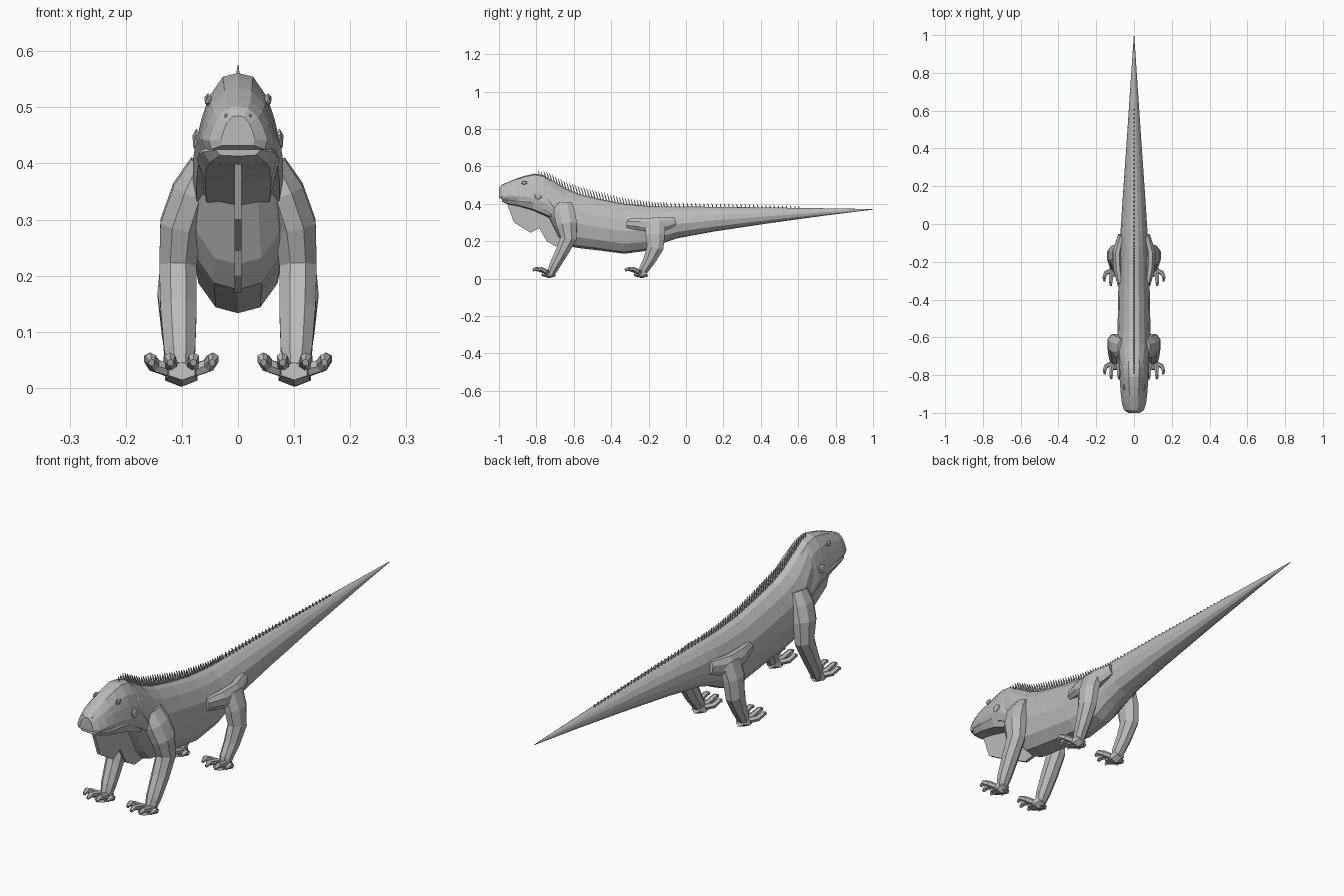
import bpy, bmesh, math
from mathutils import Vector

skin = bpy.data.materials.new("grey skin")
skin.diffuse_color = (0.5, 0.5, 0.5, 1)


def finish(name, bm):
    bmesh.ops.recalc_face_normals(bm, faces=bm.faces)
    me = bpy.data.meshes.new(name)
    bm.to_mesh(me)
    bm.free()
    me.materials.append(skin)
    ob = bpy.data.objects.new(name, me)
    bpy.context.collection.objects.link(ob)
    return ob


def skin_rings(bm, rings):
    """Bridge consecutive point rings and cap both ends."""
    vs = [[bm.verts.new(p) for p in r] for r in rings]
    n = len(vs[0])
    for a, b in zip(vs, vs[1:]):
        for i in range(n):
            bm.faces.new((a[i], a[(i + 1) % n], b[(i + 1) % n], b[i]))
    bm.faces.new(vs[0])
    bm.faces.new(vs[-1][::-1])


def loft(name, stations, half):
    """Loft (y, top, bottom, half width) stations with a mirrored half section."""
    section = half + [(-w, t) for w, t in half[::-1] if w > 0]
    bm = bmesh.new()
    skin_rings(bm, [[(w * hw, y, zb + t * (zt - zb)) for w, t in section]
                    for y, zt, zb, hw in stations])
    return finish(name, bm)


def limb(bm, path, n=8):
    """Tube through (x, y, z, side radius, fore-aft radius) points."""
    pts = [Vector(p[:3]) for p in path]
    rings = []
    for i, p in enumerate(path):
        d = (pts[min(i + 1, len(pts) - 1)] - pts[max(i - 1, 0)]).normalized()
        u = (Vector((1, 0, 0)) - d * d.x).normalized()
        v = d.cross(u)
        rings.append([pts[i] + u * p[3] * math.cos(2 * math.pi * (k + .5) / n)
                      + v * p[4] * math.sin(2 * math.pi * (k + .5) / n) for k in range(n)])
    skin_rings(bm, rings)


def mirror_pair(ob):
    m = ob.modifiers.new("mirror", 'MIRROR')
    m.use_axis = (True, False, False)


# Body and tail in one long loft
body = [(-.80, .545, .40, .055), (-.74, .54, .34, .072), (-.68, .505, .22, .086),
        (-.64, .48, .175, .09), (-.57, .452, .163, .088), (-.46, .425, .15, .085),
        (-.33, .40, .133, .083), (-.20, .388, .15, .08), (-.12, .386, .19, .077),
        (-.05, .385, .215, .072), (.15, .384, .252, .059), (.45, .38, .297, .038),
        (.75, .376, .338, .018), (1.0, .372, .369, .001)]
loft("body_and_tail", body,
     [(0, 1), (.3, .97), (.62, .86), (.9, .67), (1, .45), (.85, .2), (.48, .04), (0, 0)])

# Upper head
loft("head", [(-1.0, .485, .432, .030), (-.985, .502, .425, .052), (-.95, .517, .425, .064),
              (-.91, .534, .42, .069), (-.86, .55, .41, .073), (-.81, .561, .395, .077),
              (-.76, .553, .37, .08), (-.70, .51, .33, .08)],
     [(0, 1), (.35, .96), (.68, .74), (.85, .5), (1, .2), (.92, 0), (0, 0)])

# Lower jaw with cheeks
loft("lower_jaw", [(-.985, .43, .413, .04), (-.955, .432, .398, .062),
                   (-.90, .43, .388, .07), (-.82, .43, .365, .074), (-.72, .43, .32, .07)],
     [(0, 1), (.9, 1), (1, .65), (.8, .1), (0, 0)])

# Thin throat flap hanging under the chin
bm = bmesh.new()
outline = [(-.96, .41), (-.92, .30), (-.83, .245), (-.785, .27), (-.745, .20),
           (-.69, .17), (-.60, .18), (-.62, .40)]
skin_rings(bm, [[(x, y, z) for y, z in outline] for x in (-.006, .006)])
finish("throat_flap", bm)

# Brow-shaded eyes, ear plates and nostrils
bm = bmesh.new()
for (x, y, z), (sx, sy, sz) in (((.053, -.865, .513), (.008, .017, .012)),
                                ((.074, -.79, .44), (.008, .022, .022)),
                                ((.020, -.985, .483), (.008, .010, .008))):
    r = bmesh.ops.create_icosphere(bm, subdivisions=1, radius=1)
    for v in r["verts"]:
        v.co = Vector((x + v.co.x * sx, y + v.co.y * sy, z + v.co.z * sz))
mirror_pair(finish("eyes_ears_nostrils", bm))


def foot(bm, x, y):
    """Palm with four spread toes, tips raised."""
    limb(bm, [(x, y + .02, .035, .02, .024), (x, y - .005, .024, .032, .022),
              (x, y - .045, .03, .027, .016)], 6)
    for s, reach in ((-1, .07), (-.38, .095), (.38, .095), (1, .07)):
        limb(bm, [(x + s * .012, y - .01, .028, .012, .013),
                  (x + s * .048, y - .028, .040, .012, .013),
                  (x + s * .056, y - reach + .02, .052, .011, .011),
                  (x + s * .054, y - reach, .045, .006, .007)], 6)


# Front legs
bm = bmesh.new()
limb(bm, [(.062, -.655, .40, .025, .05), (.082, -.65, .35, .038, .062),
          (.102, -.638, .29, .040, .060), (.107, -.628, .215, .036, .047),
          (.106, -.665, .14, .035, .037), (.104, -.705, .065, .030, .03),
          (.102, -.728, .018, .020, .022)])
foot(bm, .1, -.725)
mirror_pair(finish("front_leg", bm))

# Hind legs: long thigh along the hip, shank below
bm = bmesh.new()
limb(bm, [(.072, -.315, .295, .018, .026), (.085, -.24, .29, .026, .036),
          (.088, -.15, .285, .028, .045), (.066, -.06, .305, .02, .028)])
limb(bm, [(.085, -.165, .30, .032, .06), (.105, -.165, .235, .035, .056),
          (.112, -.165, .165, .034, .048), (.108, -.195, .10, .030, .036),
          (.103, -.225, .05, .026, .028), (.102, -.235, .02, .02, .02)])
foot(bm, .102, -.232)
mirror_pair(finish("hind_leg", bm))


# Crest of thin spines from crown to mid-tail
def back_height(y):
    for a, b in zip(body, body[1:]):
        if a[0] <= y <= b[0]:
            return a[1] + (b[1] - a[1]) * (y - a[0]) / (b[0] - a[0])


bm = bmesh.new()
y = -.78
while y < .62:
    if y < -.55:
        h = .032 + (y + .78) * .08
    elif y < -.15:
        h = .05 - (y + .55) * .065
    else:
        h = .024 - (y + .15) * .017
    z = back_height(y)
    limb(bm, [(0, y, z - .008, .005, .005), (0, y - h * .2, z + h * .6, .0035, .0035),
              (0, y - h * .35, z + h, .001, .001)], 4)
    y += .0155 if y < -.1 else .022
finish("crest_spines", bm)
